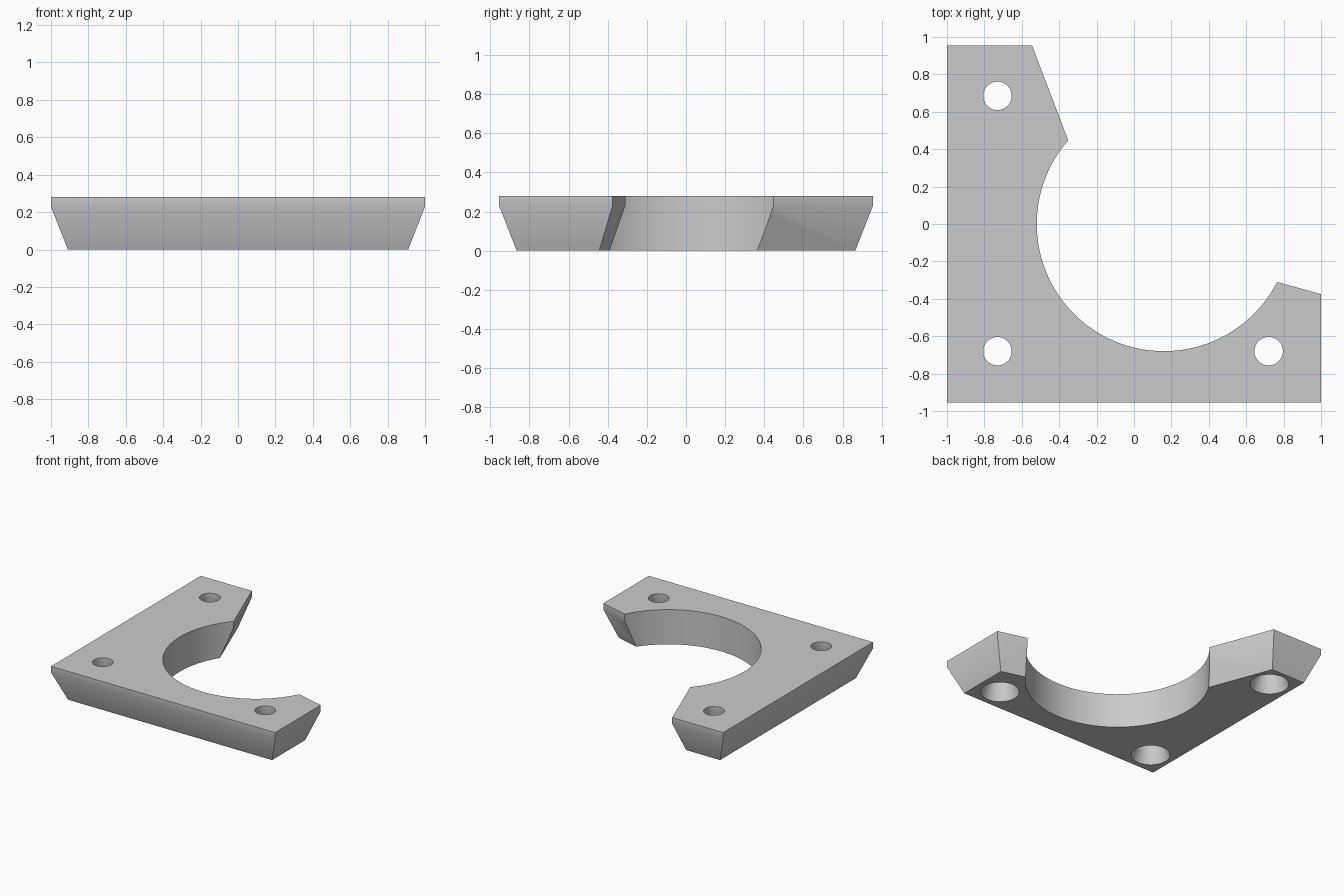
import bpy, bmesh, math
from mathutils import Vector

cube = bpy.data.objects.get("Cube")
if cube:
    bpy.data.objects.remove(cube, do_unlink=True)

HEIGHT, RIM_Z, TAPER = 0.28, 0.23, 0.09

grey = bpy.data.materials.new("plain_grey")
grey.use_nodes = True
grey.diffuse_color = (0.6, 0.6, 0.6, 1)
grey.node_tree.nodes["Principled BSDF"].inputs["Base Color"].default_value = grey.diffuse_color


def inset(points, d):
    """Shift every edge of a counter-clockwise outline inward by d."""
    result = []
    for i, p in enumerate(points):
        a = (p - points[i - 1]).normalized()
        b = (points[(i + 1) % len(points)] - p).normalized()
        na, nb = Vector((-a.y, a.x)), Vector((-b.y, b.x))
        result.append(p + (na + nb) * d / (1 + na.dot(nb)))
    return result


def loft(name, layers):
    """Closed solid through matching outlines, given as (z, points)."""
    bm = bmesh.new()
    rings = [[bm.verts.new((p.x, p.y, z)) for p in pts] for z, pts in layers]
    bm.faces.new(rings[0][::-1])
    bm.faces.new(rings[-1])
    for low, high in zip(rings, rings[1:]):
        for i in range(len(low)):
            j = (i + 1) % len(low)
            bm.faces.new((low[i], low[j], high[j], high[i]))
    mesh = bpy.data.meshes.new(name)
    bm.to_mesh(mesh)
    bm.free()
    mesh.materials.append(grey)
    obj = bpy.data.objects.new(name, mesh)
    bpy.context.collection.objects.link(obj)
    return obj


def circle(center, radius, sides):
    return [Vector(center) + radius * Vector((math.cos(t), math.sin(t)))
            for t in (math.tau * i / sides for i in range(sides))]


# L-shaped plate: upright rim on top, sides tapering inward below
outline = [Vector(p) for p in ((-1, -0.955), (1, -0.955), (1, -0.375),
                               (-0.161, -0.054), (-0.545, 0.955), (-1, 0.955))]
plate = loft("corner_plate", [(0, inset(outline, TAPER)), (RIM_Z, outline), (HEIGHT, outline)])

# Large straight bore
cutters = [loft("bore_cutter", [(-0.1, circle((0.16, 0), 0.68, 128)),
                                (HEIGHT + 0.1, circle((0.16, 0), 0.68, 128))])]

# Screw holes, widening toward the underside
for c in ((-0.73, -0.68), (0.72, -0.68), (-0.73, 0.685)):
    cutters.append(loft("hole_cutter", [(-0.1, circle(c, 0.143, 48)), (0, circle(c, 0.143, 48)),
                                        (RIM_Z, circle(c, 0.076, 48)),
                                        (HEIGHT + 0.1, circle(c, 0.076, 48))]))

# Cut the openings, then drop the cutters
bpy.ops.object.select_all(action="DESELECT")
bpy.context.view_layer.objects.active = plate
plate.select_set(True)
for cutter in cutters:
    cutter.hide_render = True
    mod = plate.modifiers.new("cut", "BOOLEAN")
    mod.operation = "DIFFERENCE"
    mod.solver = "EXACT"
    mod.object = cutter
    bpy.ops.object.modifier_apply(modifier=mod.name)
    bpy.data.objects.remove(cutter, do_unlink=True)

bpy.ops.object.shade_smooth_by_angle(angle=math.radians(30))
